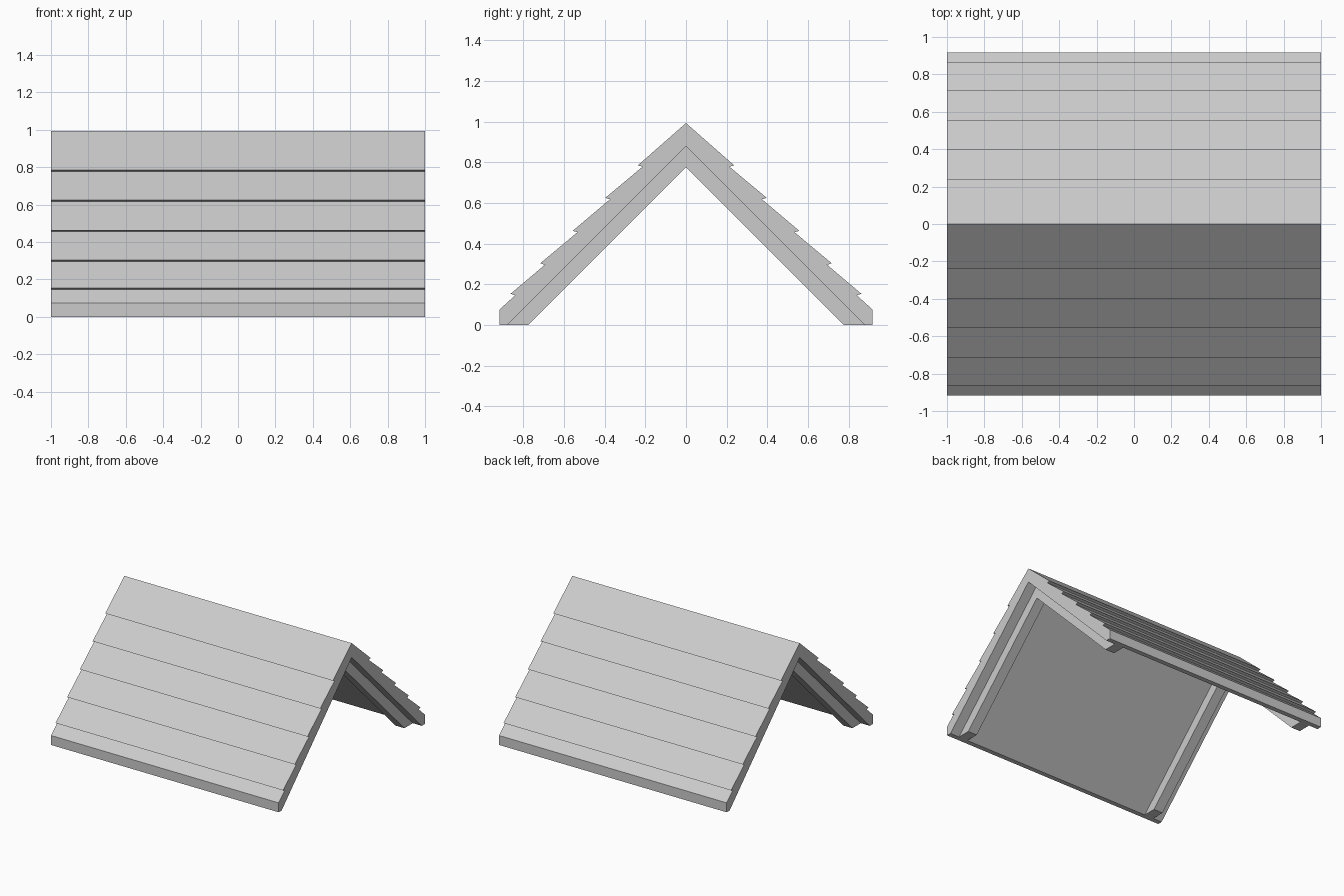
import bpy
import bmesh

cube = bpy.data.objects.get("Cube")
if cube:
    bpy.data.objects.remove(cube, do_unlink=True)

grey = bpy.data.materials.new("light grey")
grey.use_nodes = True
colour = (0.6, 0.6, 0.6, 1)
grey.diffuse_color = colour
grey.node_tree.nodes["Principled BSDF"].inputs["Base Color"].default_value = colour


def gable_prism(name, outer, inner, x0, x1):
    """Extrude a symmetric gable section along x; each half runs ridge to eave."""
    def both_sides(half):
        return [(-y, z) for y, z in reversed(half[1:])] + half

    section = both_sides(outer) + both_sides(inner)[::-1]
    bm = bmesh.new()
    face = bm.faces.new([bm.verts.new((x0, y, z)) for y, z in section])
    moved = bmesh.ops.extrude_face_region(bm, geom=[face])["geom"]
    verts = [v for v in moved if isinstance(v, bmesh.types.BMVert)]
    bmesh.ops.translate(bm, verts=verts, vec=(x1 - x0, 0, 0))
    bmesh.ops.recalc_face_normals(bm, faces=bm.faces)
    mesh = bpy.data.meshes.new(name)
    bm.to_mesh(mesh)
    bm.free()
    mesh.materials.append(grey)
    obj = bpy.data.objects.new(name, mesh)
    bpy.context.collection.objects.link(obj)
    return obj


# Overlapping boards: each flares to a lip, then steps back to the slope
boards = [(0, 0.993)]
for y, z in [(0.237, 0.785), (0.397, 0.625), (0.557, 0.463),
             (0.717, 0.303), (0.863, 0.153)]:
    boards += [(y, z), (y - 0.023, z - 0.007)]
boards += [(0.918, 0.075), (0.918, 0)]
underside = [(0, 0.88), (0.88, 0)]
gable_prism("roof_boards", boards, underside, -1, 1)

# Rafter pairs set in from each gable end
for side, x in (("right", -0.92), ("left", 0.84)):
    gable_prism(side + "_rafters", underside, [(0, 0.775), (0.775, 0)], x, x + 0.08)
